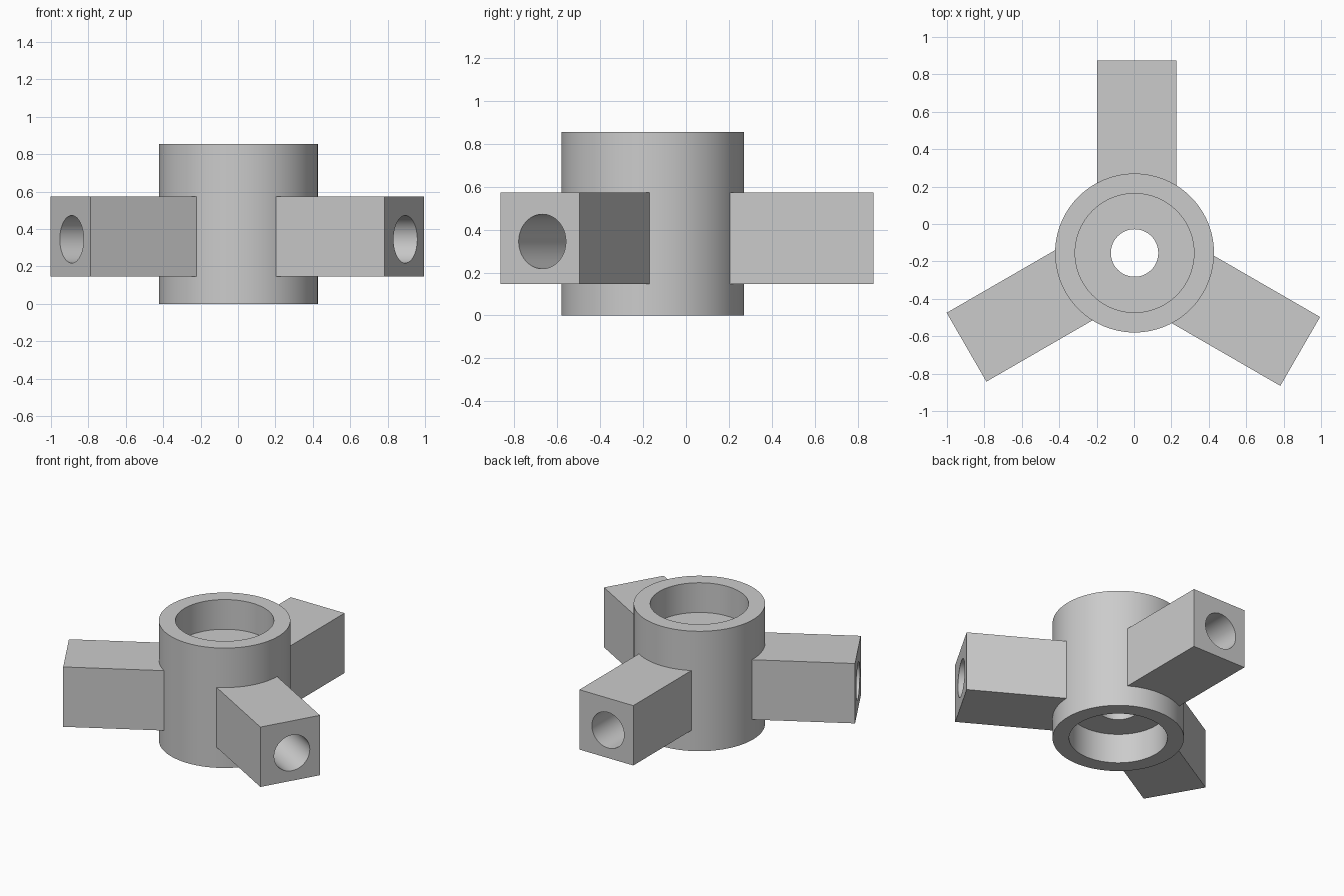
import bpy, bmesh
from math import radians, pi
from mathutils import Matrix, Vector

cube = bpy.data.objects.get("Cube")
if cube:
    bpy.data.objects.remove(cube, do_unlink=True)

CENTRE = Vector((0.003, -0.155, 0))
HUB_R, HUB_H = 0.425, 0.855
RECESS_R, RECESS_D, BORE_R = 0.318, 0.212, 0.127
ARM_END, SEGMENTS = 1.03, 96

grey = bpy.data.materials.new("plain grey")
grey.use_nodes = True
colour = (0.6, 0.6, 0.6, 1)
grey.diffuse_color = colour
grey.node_tree.nodes["Principled BSDF"].inputs["Base Color"].default_value = colour


def make_object(name, bm):
    bmesh.ops.recalc_face_normals(bm, faces=bm.faces)
    mesh = bpy.data.meshes.new(name)
    bm.to_mesh(mesh)
    bm.free()
    mesh.materials.append(grey)
    obj = bpy.data.objects.new(name, mesh)
    bpy.context.collection.objects.link(obj)
    return obj


def make_cylinder(name, radius, depth, matrix):
    bm = bmesh.new()
    bmesh.ops.create_cone(bm, cap_ends=True, segments=SEGMENTS, radius1=radius,
                          radius2=radius, depth=depth, matrix=matrix)
    return make_object(name, bm)


def select_only(obj):
    bpy.ops.object.select_all(action='DESELECT')
    obj.select_set(True)
    bpy.context.view_layer.objects.active = obj


def smooth(obj):
    select_only(obj)
    bpy.ops.object.shade_smooth_by_angle(angle=radians(30))


def cut(obj, cutter):
    select_only(obj)
    mod = obj.modifiers.new("cut", 'BOOLEAN')
    mod.operation, mod.solver, mod.object = 'DIFFERENCE', 'EXACT', cutter
    bpy.ops.object.modifier_apply(modifier=mod.name)
    bpy.data.objects.remove(cutter, do_unlink=True)


# Hub: a turned section with a recess at each end and a bore through the web
profile = [(HUB_R, 0), (HUB_R, HUB_H), (RECESS_R, HUB_H), (RECESS_R, HUB_H - RECESS_D),
           (BORE_R, HUB_H - RECESS_D), (BORE_R, RECESS_D), (RECESS_R, RECESS_D), (RECESS_R, 0)]
bm = bmesh.new()
verts = [bm.verts.new((r, 0, z)) for r, z in profile]
edges = [bm.edges.new((verts[i - 1], v)) for i, v in enumerate(verts)]
bmesh.ops.spin(bm, geom=verts + edges, cent=(0, 0, 0), axis=(0, 0, 1),
               angle=2 * pi, steps=SEGMENTS, use_merge=True)
bmesh.ops.remove_doubles(bm, verts=bm.verts, dist=1e-4)
hub = make_object("hub", bm)
hub.location = CENTRE
smooth(hub)

# Back arm: a square bar, fitted to the hub and drilled from its end
bm = bmesh.new()
bmesh.ops.create_cube(bm, size=1)
inner = 0.33
size = (0.425, ARM_END - inner, 0.427)
bmesh.ops.transform(bm, verts=bm.verts, matrix=Matrix.Translation(
    (0.013, (ARM_END + inner) / 2, 0.36)) @ Matrix.Diagonal((*size, 1)))
arm = make_object("back_arm", bm)
cut(arm, make_cylinder("hub_cutter", HUB_R - 0.003, 2, Matrix.Identity(4)))
cut(arm, make_cylinder("socket_cutter", BORE_R, 0.8,
                       Matrix.Translation((0, 0.8, 0.345)) @ Matrix.Rotation(pi / 2, 4, 'X')))
smooth(arm)
arm.location = CENTRE

# The other two arms repeat the first around the hub
for name, turn in (("front_right_arm", 120), ("front_left_arm", -120)):
    copy = arm.copy()
    copy.data = arm.data.copy()
    copy.name = name
    copy.rotation_euler.z = radians(turn)
    bpy.context.collection.objects.link(copy)
